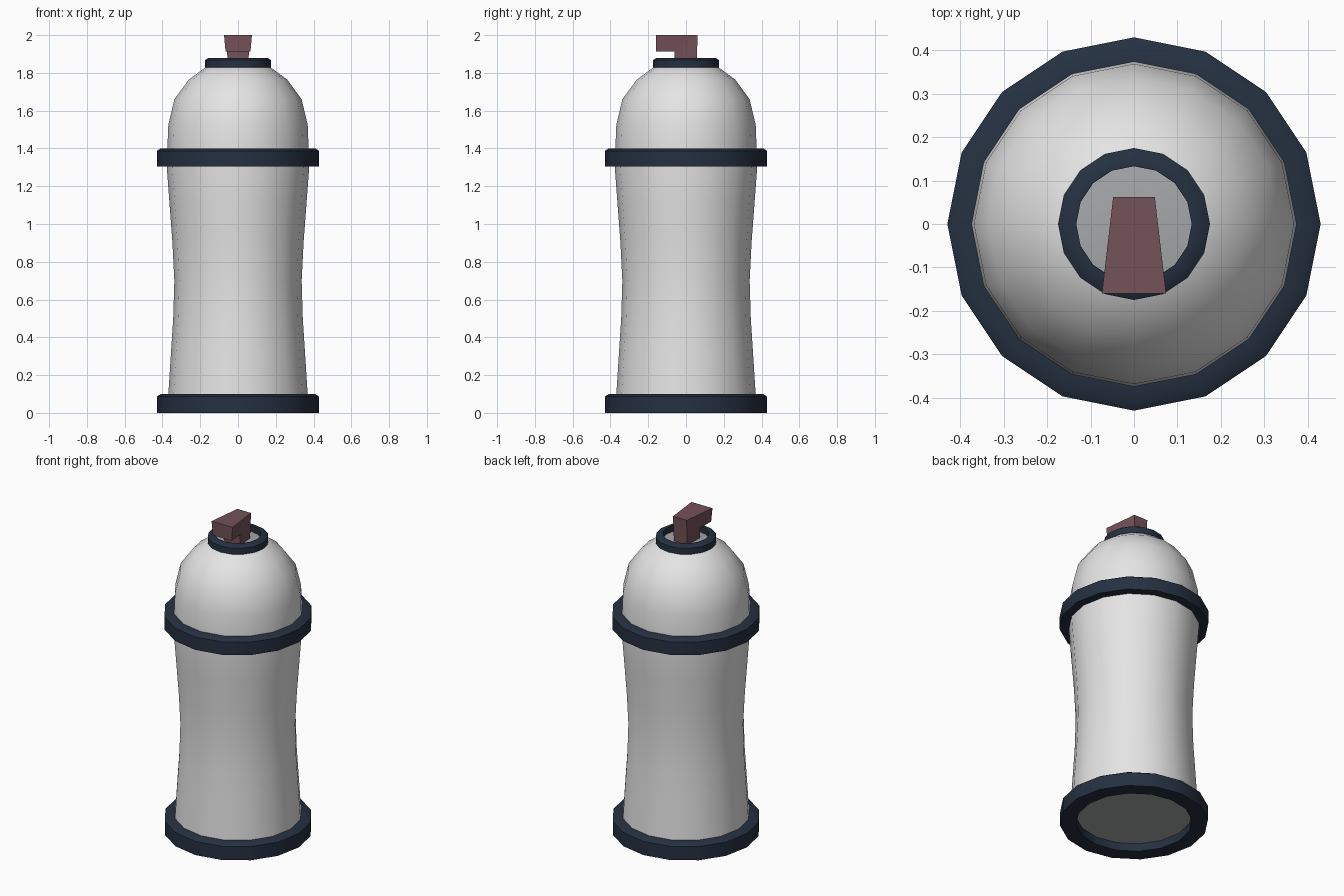
import bpy, bmesh, math

if "Cube" in bpy.data.objects:
    bpy.data.objects.remove(bpy.data.objects["Cube"])

SIDES = 16


def material(name, rgb):
    m = bpy.data.materials.new(name)
    m.diffuse_color = (*rgb, 1)
    m.use_nodes = True
    m.node_tree.nodes["Principled BSDF"].inputs["Base Color"].default_value = m.diffuse_color
    return m


WHITE = material("off_white", (0.78, 0.78, 0.78))
GREY = material("mid_grey", (0.38, 0.39, 0.40))
NAVY = material("dark_navy", (0.018, 0.030, 0.052))
MAROON = material("dusty_maroon", (0.175, 0.085, 0.100))


def finish(name, bm, mat, smooth=True):
    bmesh.ops.recalc_face_normals(bm, faces=bm.faces)
    mesh = bpy.data.meshes.new(name)
    bm.to_mesh(mesh)
    bm.free()
    mesh.materials.append(mat)
    ob = bpy.data.objects.new(name, mesh)
    bpy.context.collection.objects.link(ob)
    if smooth:
        bpy.ops.object.select_all(action='DESELECT')
        ob.select_set(True)
        bpy.context.view_layer.objects.active = ob
        bpy.ops.object.shade_smooth_by_angle(angle=math.radians(35))
    return ob


def lathe(name, profile, mat, closed=False):
    """Turn an (r, z) profile round the z axis; open ones are capped."""
    bm = bmesh.new()
    rows = []
    for r, z in profile:
        rows.append([bm.verts.new((r * math.cos(2 * math.pi * i / SIDES),
                                   r * math.sin(2 * math.pi * i / SIDES), z))
                     for i in range(SIDES)])
    pairs = list(zip(rows, rows[1:]))
    if closed:
        pairs.append((rows[-1], rows[0]))
    for a, b in pairs:
        for i in range(SIDES):
            j = (i + 1) % SIDES
            bm.faces.new((a[i], a[j], b[j], b[i]))
    if not closed:
        bm.faces.new(rows[0])
        bm.faces.new(rows[-1])
    return finish(name, bm, mat)


# Waisted can with domed shoulder; end discs are grey
can = lathe("can_body", [(0.335, 0.05), (0.37, 0.08), (0.356, 0.3), (0.343, 0.5),
                         (0.337, 0.7), (0.347, 0.9), (0.362, 1.1), (0.377, 1.3),
                         (0.374, 1.4), (0.369, 1.525), (0.337, 1.66),
                         (0.26, 1.765), (0.16, 1.838), (0.14, 1.842)], WHITE)
can.data.materials.append(GREY)
for f in can.data.polygons:
    if len(f.vertices) > 4:
        f.material_index = 1


# Trim rings, each with a slightly sloped top
def ring(name, inner, outer, z0, z1):
    lathe(name, [(inner, z0), (outer, z0), (outer, z1 - 0.013),
                 (outer - 0.02, z1), (inner, z1)], NAVY, closed=True)


ring("base_ring", 0.335, 0.428, 0.0, 0.1)
ring("shoulder_ring", 0.36, 0.43, 1.305, 1.4)
ring("collar_ring", 0.133, 0.175, 1.828, 1.88)

# Spray nozzle: L-shaped side outline, tapering towards the back
outline = [(0.055, 1.835, 0.046), (0.062, 2.0, 0.048), (-0.16, 2.0, 0.074),
           (-0.158, 1.912, 0.066), (-0.06, 1.912, 0.058), (-0.06, 1.835, 0.054)]
bm = bmesh.new()
left = [bm.verts.new((-w, y, z)) for y, z, w in outline]
right = [bm.verts.new((w, y, z)) for y, z, w in outline]
for side in (left, right):
    a, b, c, d, e, f = side
    bm.faces.new((a, b, e, f))
    bm.faces.new((b, c, d, e))
for i in range(6):
    j = (i + 1) % 6
    bm.faces.new((left[i], left[j], right[j], right[i]))
finish("spray_nozzle", bm, MAROON, smooth=False)
